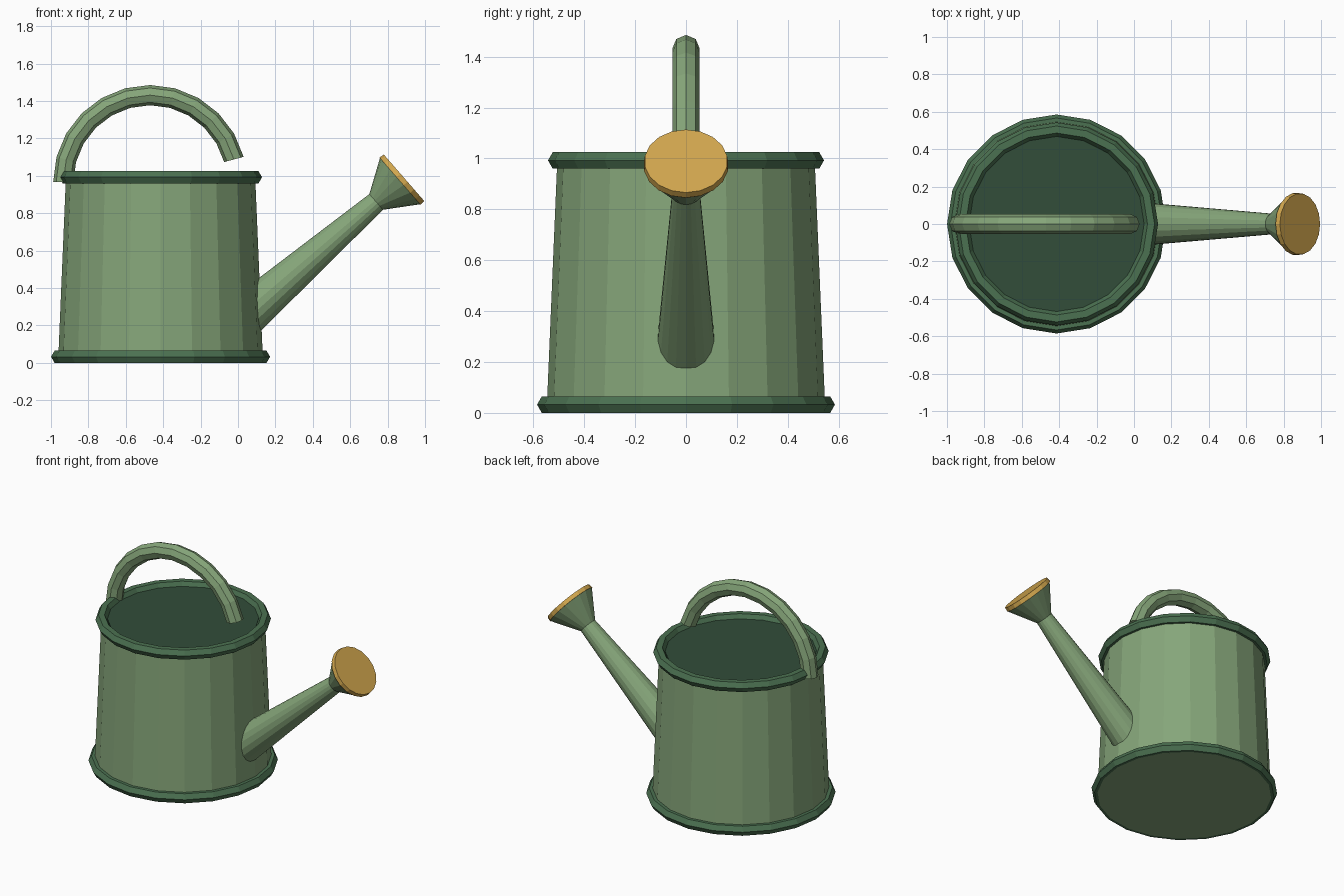
import bpy, bmesh, math
from mathutils import Vector

if "Cube" in bpy.data.objects:
    bpy.data.objects.remove(bpy.data.objects["Cube"])


def material(name, rgb):
    lin = [(c / 255 / 12.92) if c < 10 else ((c / 255 + 0.055) / 1.055) ** 2.4 for c in rgb]
    m = bpy.data.materials.new(name)
    m.diffuse_color = (*lin, 1)
    m.use_nodes = True
    m.node_tree.nodes["Principled BSDF"].inputs["Base Color"].default_value = m.diffuse_color
    return m


GREEN = material("sage green", (134, 166, 122))
RIM = material("dark green", (75, 113, 81))
INSIDE = material("deep green", (50, 77, 58))
GOLD = material("brass", (210, 167, 78))

CX = -0.414                      # centre of the can body
Y = Vector((0, 1, 0))


def loft(name, rings, sides, mat):
    """Capped tube through rings of (centre, in-plane axis, radius); the other axis is y."""
    bm = bmesh.new()
    loops = []
    for centre, u, r in rings:
        loops.append([bm.verts.new(Vector(centre) + r * (math.cos(a) * u + math.sin(a) * Y))
                      for a in (2 * math.pi * i / sides for i in range(sides))])
    for a, b in zip(loops, loops[1:]):
        for i in range(sides):
            j = (i + 1) % sides
            bm.faces.new((a[i], a[j], b[j], b[i]))
    bm.faces.new(loops[0])
    bm.faces.new(loops[-1])
    bmesh.ops.recalc_face_normals(bm, faces=bm.faces)
    mesh = bpy.data.meshes.new(name)
    bm.to_mesh(mesh)
    bm.free()
    mesh.materials.append(mat)
    ob = bpy.data.objects.new(name, mesh)
    bpy.context.collection.objects.link(ob)
    return ob


# Tapered body and the dark opening disc
X = Vector((1, 0, 0))
loft("body", [((CX, 0, 0), X, 0.548), ((CX, 0, 0.9925), X, 0.506)], 20, GREEN)
loft("opening", [((CX, 0, 0.99), X, 0.468), ((CX, 0, 0.998), X, 0.468)], 20, INSIDE)

# Rolled rims at the base and top
for name, z, r in (("base_rim", 0.0325, 0.548), ("top_rim", 0.9925, 0.505)):
    bpy.ops.mesh.primitive_torus_add(major_segments=20, minor_segments=6, major_radius=r,
                                     minor_radius=0.0375, location=(CX, 0, z))
    ob = bpy.context.object
    ob.name = name
    ob.data.materials.append(RIM)

# Spout and rose share one slanted axis
tilt = math.radians(41)
axis = Vector((math.cos(tilt), 0, math.sin(tilt)))
up = Vector((-math.sin(tilt), 0, math.cos(tilt)))
tip = Vector((0.738, 0, 0.86))


def along(t, r):
    return (tip + axis * t, up, r)


loft("spout", [along(-0.95, 0.118), along(0.01, 0.055)], 18, GREEN)
loft("rose", [along(0, 0.055), along(0.172, 0.165)], 18, GREEN)
loft("rose_face", [along(0.17, 0.167), along(0.198, 0.164)], 18, GOLD)

# Arched handle, from just above the opening to the back rim
arc = []
for i in range(12):
    a = math.radians(15 + 15 * i)
    d = Vector((math.cos(a), 0, math.sin(a)))
    arc.append((Vector((-0.47, 0, 0.9675)) + d * 0.464, d, 0.054))
loft("handle", arc, 8, GREEN)
